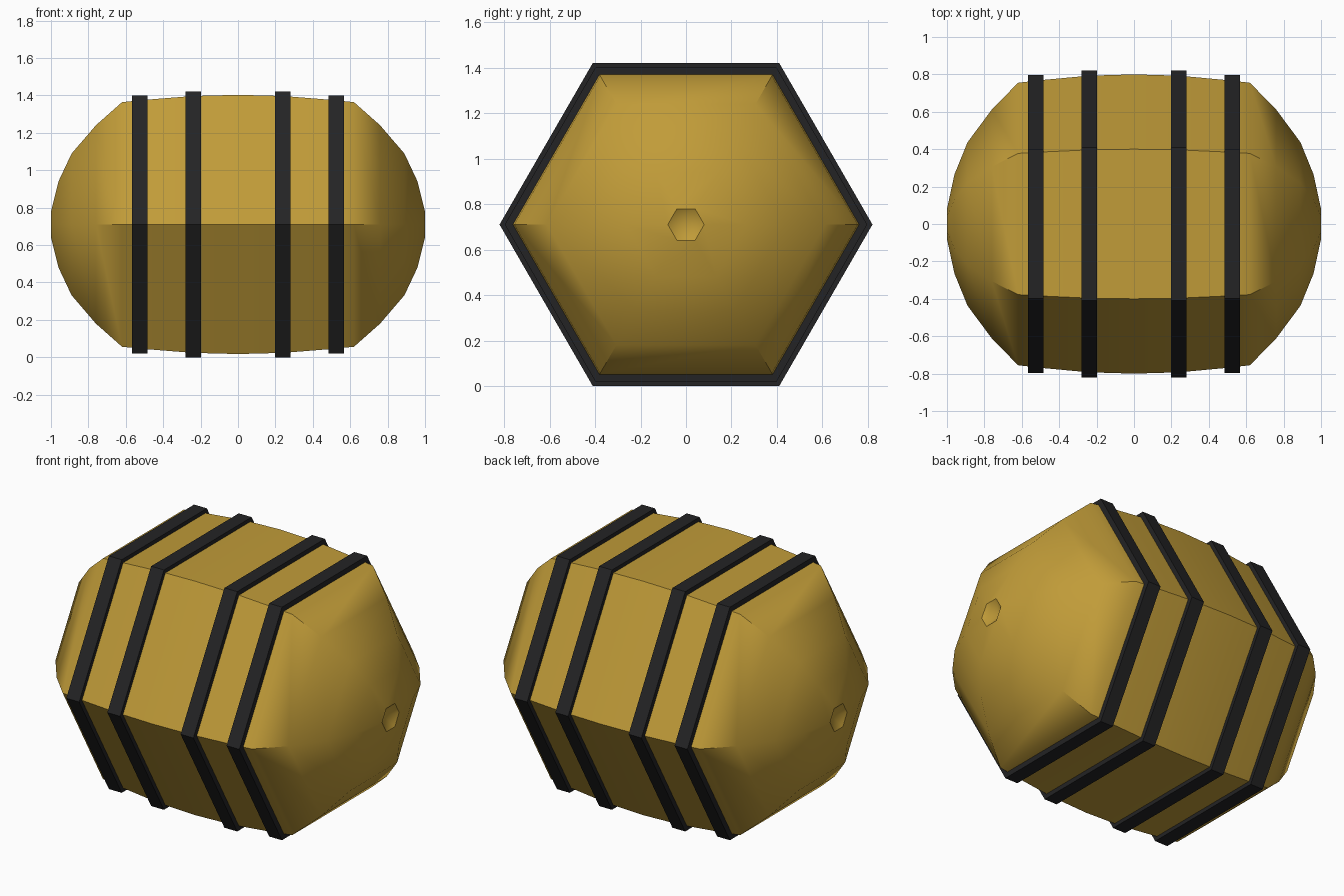
import bpy, bmesh, math

if "Cube" in bpy.data.objects:
    bpy.data.objects.remove(bpy.data.objects["Cube"])

CZ = 0.82 * math.sin(math.pi / 3)  # barrel axis height
SIDES = 6


def material(name, color):
    m = bpy.data.materials.new(name)
    m.diffuse_color = (*color, 1)
    m.use_nodes = True
    m.node_tree.nodes["Principled BSDF"].inputs["Base Color"].default_value = m.diffuse_color
    return m


wood = material("wood", (0.53, 0.33, 0.04))
iron = material("iron", (0.017, 0.017, 0.018))


def hex_ring(bm, x, r):
    return [bm.verts.new((x, r * math.cos(a), CZ + r * math.sin(a)))
            for a in (math.tau * i / SIDES for i in range(SIDES))]


def bridge(bm, a, b):
    for i in range(SIDES):
        j = (i + 1) % SIDES
        bm.faces.new((a[i], a[j], b[j], b[i]))


def finish(bm, name, mat):
    bmesh.ops.recalc_face_normals(bm, faces=bm.faces[:])
    me = bpy.data.meshes.new(name)
    bm.to_mesh(me)
    bm.free()
    me.materials.append(mat)
    ob = bpy.data.objects.new(name, me)
    bpy.context.collection.objects.link(ob)
    return ob


# Barrel body: half profile (x, radius) mirrored, with a dimple in each end
half = [(0.24, 0.793), (0.5, 0.769), (0.62, 0.755), (0.76, 0.612),
        (0.89, 0.437), (0.96, 0.265), (1.0, 0.08)]
profile = [(-x, r) for x, r in reversed(half)] + [(0, 0.8)] + half
bm = bmesh.new()
rings = [hex_ring(bm, x, r) for x, r in profile]
for a, b in zip(rings, rings[1:]):
    bridge(bm, a, b)
for ring, x in ((rings[0], -0.95), (rings[-1], 0.95)):
    tip = bm.verts.new((x, 0, CZ))
    for i in range(SIDES):
        bm.faces.new((ring[i], ring[(i + 1) % SIDES], tip))
body = finish(bm, "barrel_body", wood)
bpy.context.view_layer.objects.active = body
body.select_set(True)
bpy.ops.object.shade_smooth_by_angle(angle=math.radians(42))
body.select_set(False)

# Iron hoops: flat-sided hexagonal bands
for side, s in (("left", -1), ("right", 1)):
    for kind, x, r in (("inner", 0.24, 0.82), ("outer", 0.525, 0.797)):
        bm = bmesh.new()
        w = 0.042
        loop = [hex_ring(bm, s * x + dx, rr) for dx, rr in
                ((-w, r), (w, r), (w, r - 0.05), (-w, r - 0.05))]
        for k in range(4):
            bridge(bm, loop[k], loop[(k + 1) % 4])
        finish(bm, f"{side}_{kind}_hoop", iron)
